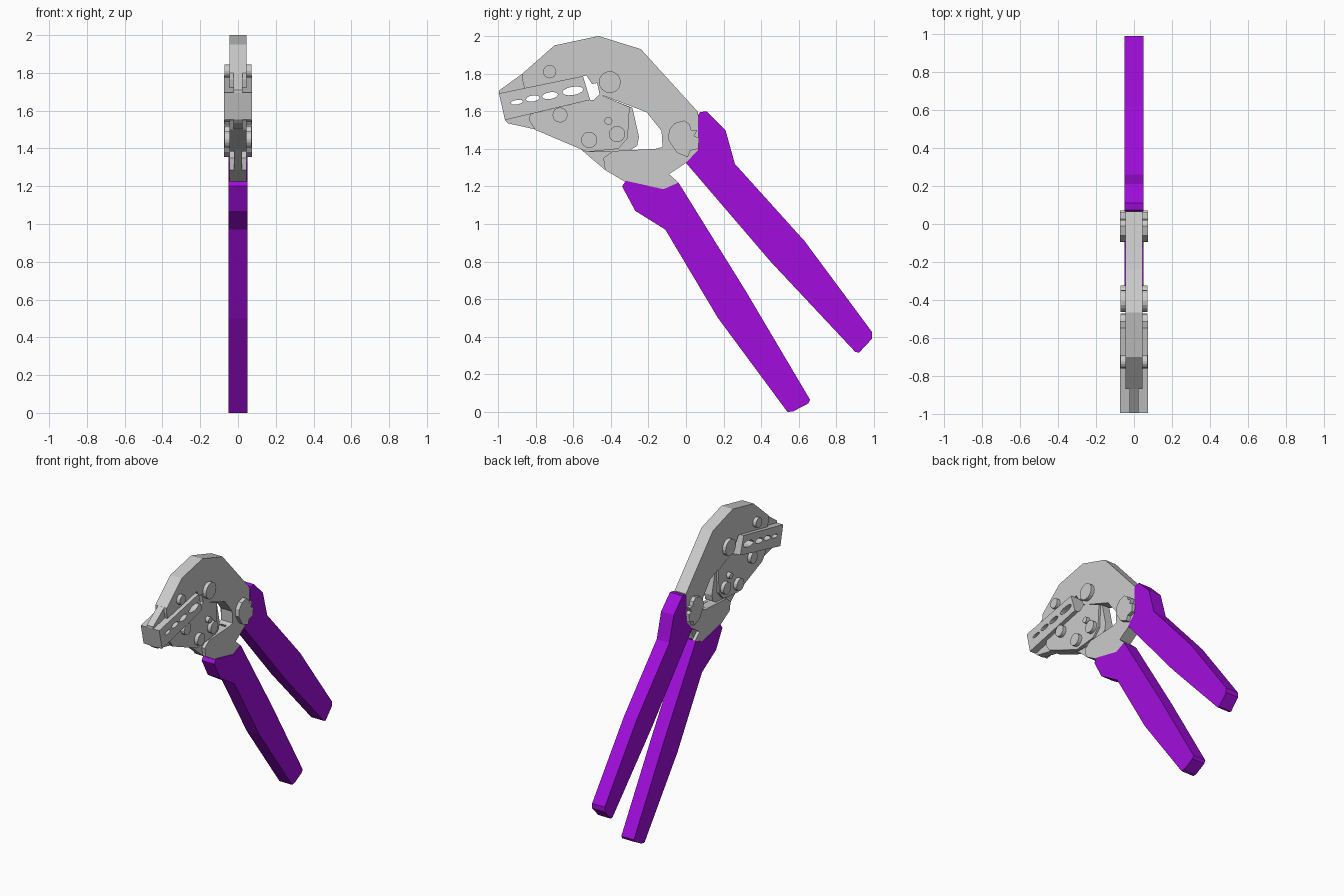
import bpy, bmesh, math
from mathutils import Matrix

# Profiles are drawn in the side plane (y, z) and extruded along x
SIDE = Matrix(((0, 0, 1), (1, 0, 0), (0, 1, 0))).to_4x4()

purple = bpy.data.materials.new("purple_grip")
purple.diffuse_color = (0.36, 0.004, 0.72, 1)


def plate(name, outline, x0, x1, holes=(), mat=None):
    """Extrude a y-z outline (with optional holes) from x0 to x1."""
    cu = bpy.data.curves.new(name + "_profile", 'CURVE')
    cu.dimensions = '2D'
    cu.fill_mode = 'BOTH'
    cu.extrude = (x1 - x0) / 2
    for pts in (outline, *holes):
        s = cu.splines.new('POLY')
        s.points.add(len(pts) - 1)
        for p, (y, z) in zip(s.points, pts):
            p.co = (y, z, 0, 1)
        s.use_cyclic_u = True
        s.use_smooth = False
    tmp = bpy.data.objects.new(name + "_tmp", cu)
    bpy.context.collection.objects.link(tmp)
    bpy.context.view_layer.update()
    dg = bpy.context.evaluated_depsgraph_get()
    me = bpy.data.meshes.new_from_object(tmp.evaluated_get(dg))
    bpy.data.objects.remove(tmp)
    bpy.data.curves.remove(cu)
    me.transform(Matrix.Translation(((x0 + x1) / 2, 0, 0)) @ SIDE)
    bm = bmesh.new()
    bm.from_mesh(me)
    bmesh.ops.remove_doubles(bm, verts=bm.verts, dist=1e-5)
    bmesh.ops.recalc_face_normals(bm, faces=bm.faces)
    bm.to_mesh(me)
    bm.free()
    me.shade_flat()
    me.name = name
    me.materials.clear()
    if mat:
        me.materials.append(mat)
    ob = bpy.data.objects.new(name, me)
    bpy.context.collection.objects.link(ob)
    return ob


def ellipse(y, z, a, b, tilt=0.0, n=12):
    c, s = math.cos(tilt), math.sin(tilt)
    pts = [(a * math.cos(2 * math.pi * i / n), b * math.sin(2 * math.pi * i / n)) for i in range(n)]
    return [(y + u * c - v * s, z + u * s + v * c) for u, v in pts]


# Handles
plate("upper_handle", [(.065, 1.58), (.075, 1.595), (.11, 1.60), (.21, 1.50), (.26, 1.32),
                       (.63, .91), (.99, .425), (.99, .39), (.92, .315), (.90, .32),
                       (.45, .80), (0, 1.325), (.065, 1.395)], -.05, .05, mat=purple)
plate("lower_handle", [(-.34, 1.20), (-.32, 1.23), (-.12, 1.185), (-.04, 1.22), (.32, .64),
                       (.66, .065), (.65, .045), (.57, .003), (.54, 0), (.17, .50),
                       (-.11, .97), (-.27, 1.07)], -.05, .05, mat=purple)

# Curved upper frame and its narrow nose
plate("upper_frame", [(-.87, 1.80), (-.70, 1.95), (-.465, 2.0), (-.24, 1.93), (.065, 1.595),
                      (.065, 1.395), (0, 1.325), (-.09, 1.265), (-.16, 1.40), (-.125, 1.41),
                      (-.13, 1.495), (-.21, 1.595), (-.46, 1.69), (-.473, 1.75), (-.50, 1.745),
                      (-.53, 1.79), (-.86, 1.723), (-.87, 1.765)], -.045, .045)
plate("upper_nose", [(-.995, 1.71), (-.865, 1.803), (-.84, 1.726), (-.995, 1.695)], -.025, .025)

# Crimping die with open nests
nests = [ellipse(y, z, a, b, math.radians(9)) for y, z, a, b in
         ((-.90, 1.648, .033, .012), (-.815, 1.668, .037, .016),
          (-.723, 1.683, .043, .018), (-.602, 1.708, .057, .022))]
plate("crimp_die", [(-.995, 1.695), (-.548, 1.787), (-.51, 1.66), (-.963, 1.553)],
      -.073, .073, nests)

# Moving lower jaw: narrow nose, main plate and thinner inner plate
plate("lower_nose", [(-.963, 1.553), (-.945, 1.535), (-.80, 1.503), (-.82, 1.59)], -.025, .025)
plate("lower_jaw", [(-.83, 1.584), (-.51, 1.66), (-.49, 1.66), (-.46, 1.69), (-.30, 1.622),
                    (-.31, 1.457), (-.36, 1.40), (-.527, 1.383), (-.564, 1.40), (-.80, 1.50),
                    (-.835, 1.55)], -.045, .045)
plate("jaw_inner_plate", [(-.46, 1.688), (-.285, 1.618), (-.25, 1.463), (-.26, 1.415),
                          (-.315, 1.383), (-.53, 1.383), (-.49, 1.62)], -.03, .03)

# Handle bracket: two cheek plates around a link
for side, x0 in (("left", -.045), ("right", .022)):
    plate("bracket_" + side, [(-.44, 1.35), (-.39, 1.388), (-.16, 1.40), (-.09, 1.265),
                              (-.04, 1.22), (-.12, 1.185), (-.325, 1.225), (-.43, 1.287)],
          x0, x0 + .023)
plate("bracket_link", [(-.56, 1.398), (-.43, 1.287), (-.325, 1.225), (-.12, 1.187), (-.09, 1.26),
                       (-.17, 1.395), (-.40, 1.39)], -.022, .022)

# Toothed ratchet wheel
plate("ratchet", [(-.095, 1.45), (-.09, 1.50), (-.06, 1.537), (-.01, 1.55), (.02, 1.53),
                  (.027, 1.50), (.06, 1.50), (.043, 1.468), (.07, 1.457), (.065, 1.40),
                  (.022, 1.39), (.01, 1.355), (-.05, 1.38)], -.073, .073)

# Rivets
for i, (y, z, r) in enumerate(((-.725, 1.81, .035), (-.405, 1.755, .058), (-.67, 1.58, .04),
                               (-.515, 1.447, .043), (-.367, 1.478, .043), (-.413, 1.548, .021))):
    plate(f"rivet_{i + 1}", ellipse(y, z, r, r, n=16), -.071, .071)
